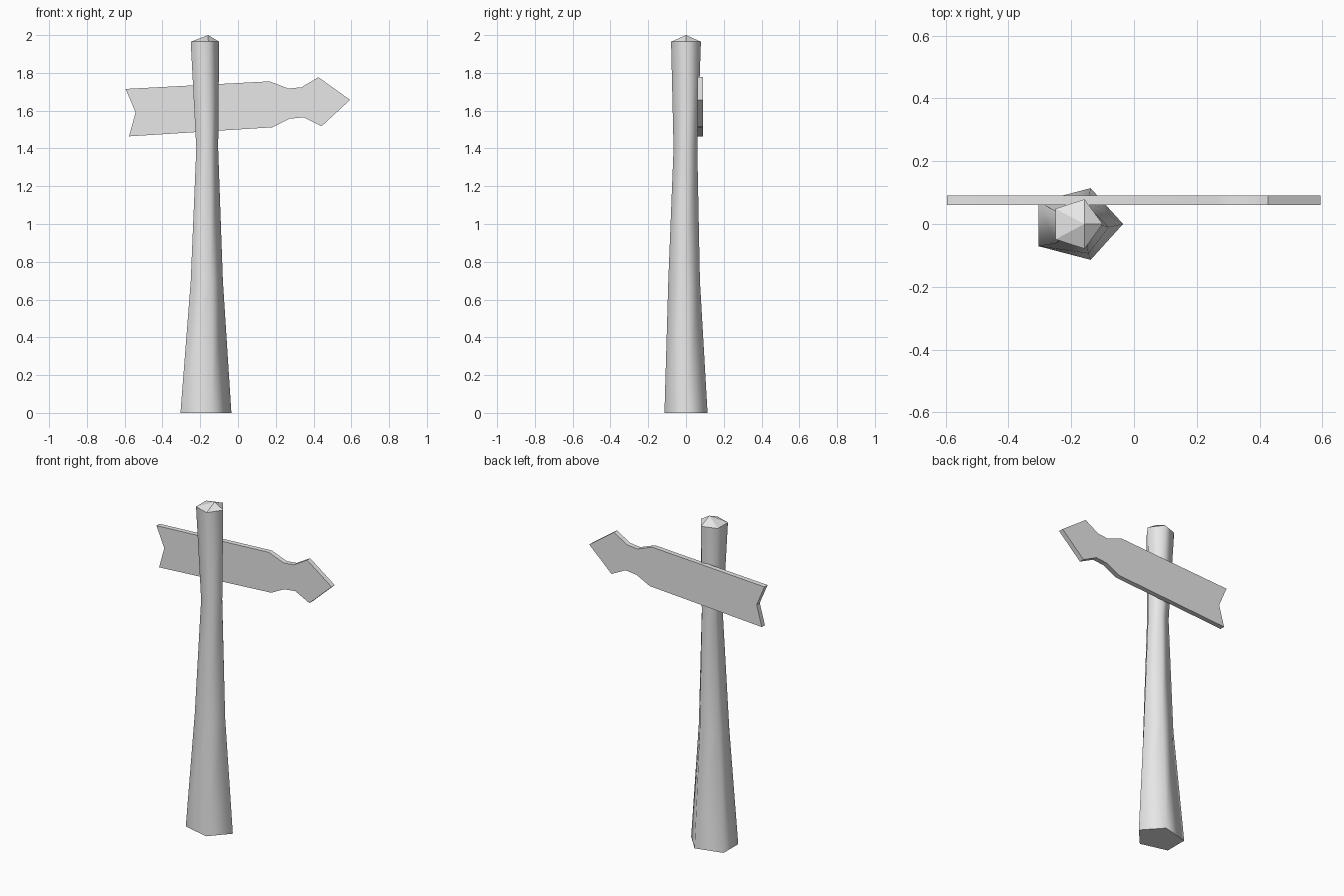
import bpy, bmesh
from math import sin, cos, tau, radians

cube = bpy.data.objects.get("Cube")
if cube:
    bpy.data.objects.remove(cube, do_unlink=True)

grey = bpy.data.materials.new("plain grey")
grey.use_nodes = True
grey.diffuse_color = (0.8, 0.8, 0.8, 1)
grey.node_tree.nodes["Principled BSDF"].inputs["Base Color"].default_value = (0.8, 0.8, 0.8, 1)


def finish(name, bm):
    bmesh.ops.recalc_face_normals(bm, faces=bm.faces)
    mesh = bpy.data.meshes.new(name)
    bm.to_mesh(mesh)
    bm.free()
    mesh.materials.append(grey)
    obj = bpy.data.objects.new(name, mesh)
    bpy.context.collection.objects.link(obj)
    return obj


# Five-sided tapering post: height, centre x, centre y, radius x, radius y
SIDES = 5
rings = [(0, -.184, 0, .149, .120),
         (.7, -.174, -.010, .094, .088),
         (1.4, -.169, -.003, .064, .066),
         (1.965, -.183, 0, .083, .083)]
bm = bmesh.new()
loops = [[bm.verts.new((cx + rx * cos(tau * i / SIDES), cy + ry * sin(tau * i / SIDES), z))
          for i in range(SIDES)] for z, cx, cy, rx, ry in rings]
for low, high in zip(loops, loops[1:]):
    for i in range(SIDES):
        j = (i + 1) % SIDES
        bm.faces.new((low[i], low[j], high[j], high[i])).smooth = True
bm.faces.new(loops[0])

# Shallow faceted point on top of the post
apex = bm.verts.new((-.158, 0, 2))
for i in range(SIDES):
    bm.faces.new((loops[-1][i], loops[-1][(i + 1) % SIDES], apex))
for edge in bm.edges:
    if not all(f.smooth for f in edge.link_faces):
        edge.smooth = False
finish("post", bm)

# Arrow board with a notched tail, outlined in x and z
outline = [(-.595, 1.715), (.167, 1.755), (.267, 1.717), (.336, 1.724),
           (.426, 1.777), (.593, 1.657), (.442, 1.517), (.347, 1.565),
           (.272, 1.557), (.183, 1.512), (-.577, 1.464), (-.542, 1.591)]
bm = bmesh.new()
front = bm.faces.new([bm.verts.new((x, .06, z)) for x, z in outline])
back = bmesh.ops.extrude_face_region(bm, geom=[front], use_keep_orig=True)
bmesh.ops.translate(bm, vec=(0, .03, 0),
                    verts=[g for g in back["geom"] if isinstance(g, bmesh.types.BMVert)])
board = finish("arrow_board", bm)
bpy.ops.object.select_all(action="DESELECT")
board.select_set(True)
bpy.context.view_layer.objects.active = board
bpy.ops.object.shade_smooth_by_angle(angle=radians(35))
